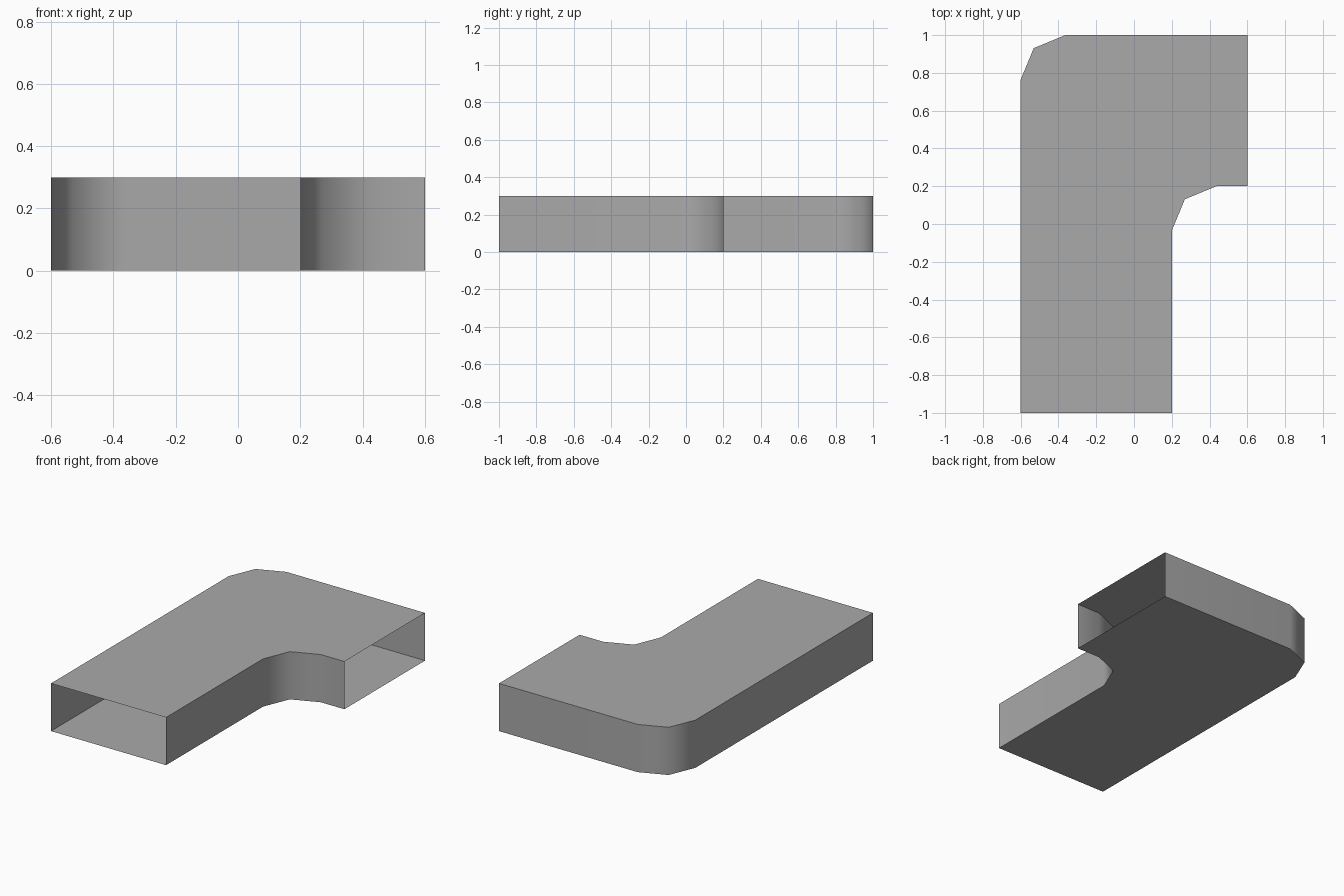
import bpy
import bmesh
from math import cos, sin, radians

HEIGHT = 0.3
RADIUS = 0.236

cube = bpy.data.objects.get("Cube")
if cube:
    bpy.data.objects.remove(cube, do_unlink=True)


def make_material(name, value):
    mat = bpy.data.materials.new(name)
    mat.use_nodes = True
    colour = (value, value, value, 1)
    mat.diffuse_color = colour
    mat.node_tree.nodes["Principled BSDF"].inputs["Base Color"].default_value = colour
    return mat


def corner(cx, cy, angles):
    return [(cx + RADIUS * cos(radians(a)), cy + RADIUS * sin(radians(a))) for a in angles]


# Plan of the two side walls, each running between the open ends
inner_wall = [(0.2, -1)] + corner(0.2 + RADIUS, 0.2 - RADIUS, (180, 135, 90)) + [(0.6, 0.2)]
outer_wall = [(0.6, 1)] + corner(-0.6 + RADIUS, 1 - RADIUS, (90, 135, 180)) + [(-0.6, -1)]

bm = bmesh.new()
floor, roof = [], []
for wall in (inner_wall, outer_wall):
    low = [bm.verts.new((x, y, 0)) for x, y in wall]
    high = [bm.verts.new((x, y, HEIGHT)) for x, y in wall]
    for i in range(len(wall) - 1):
        bm.faces.new((low[i], low[i + 1], high[i + 1], high[i]))
    floor += low
    roof += high

# Floor and roof panels; both duct ends stay open
bm.faces.new(roof)
bm.faces.new(floor[::-1])

mesh = bpy.data.meshes.new("duct_elbow")
bm.to_mesh(mesh)
bm.free()
mesh.materials.append(make_material("grey metal", 0.4))

duct = bpy.data.objects.new("duct_elbow", mesh)
bpy.context.collection.objects.link(duct)

# Smooth the rounded corners, keep the panel edges sharp
bpy.ops.object.select_all(action='DESELECT')
duct.select_set(True)
bpy.context.view_layer.objects.active = duct
bpy.ops.object.shade_smooth_by_angle(angle=radians(60))
weighted = duct.modifiers.new("flat_walls", 'WEIGHTED_NORMAL')
weighted.keep_sharp = True
